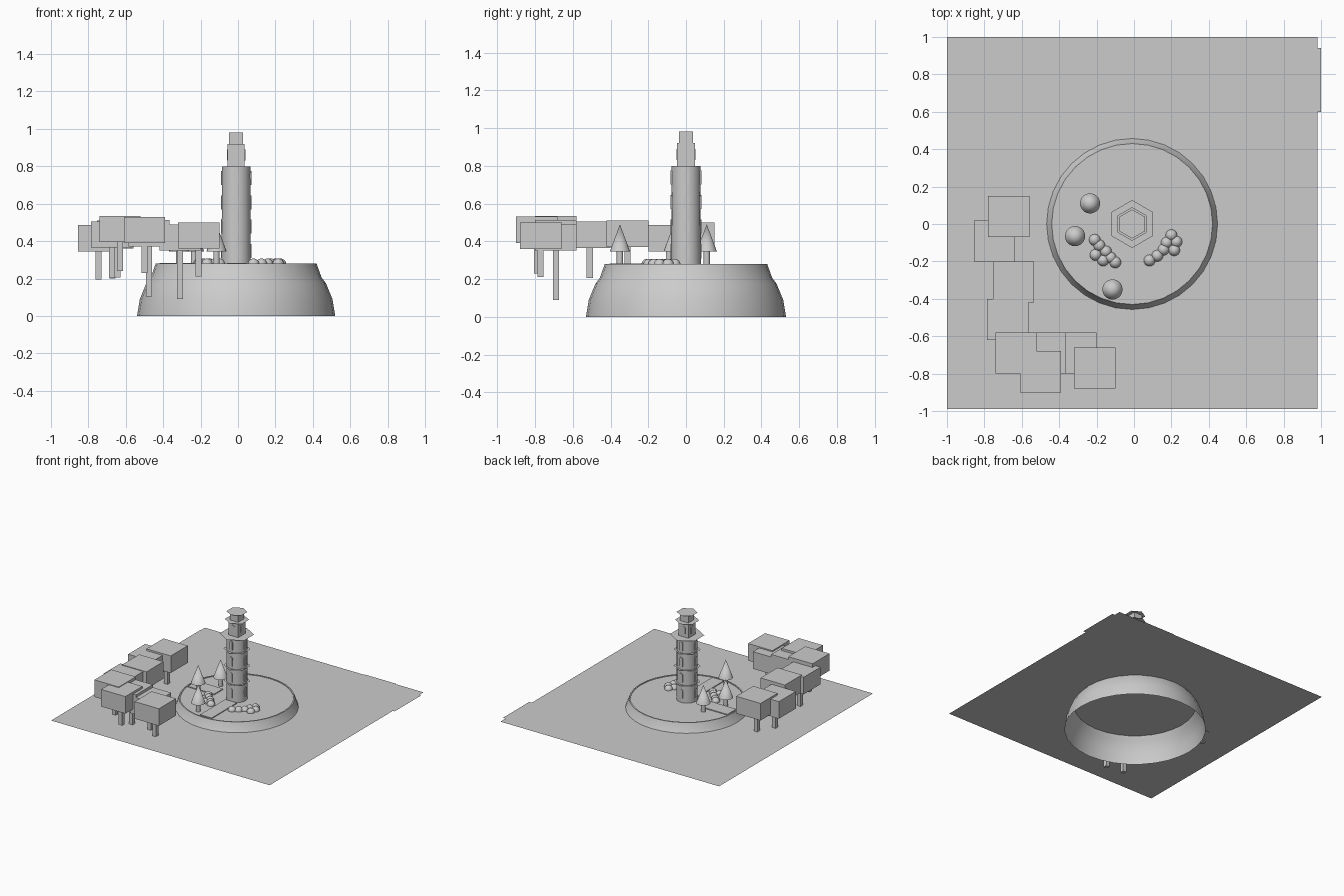
import bpy, bmesh, math
from mathutils import Matrix, Vector

cube = bpy.data.objects.get("Cube")
if cube:
    bpy.data.objects.remove(cube, do_unlink=True)

grey = bpy.data.materials.new("plain_grey")
grey.use_nodes = True
COLOUR = (0.6, 0.6, 0.6, 1)
grey.diffuse_color = COLOUR
grey.node_tree.nodes["Principled BSDF"].inputs["Base Color"].default_value = COLOUR

GROUND = 0.205
TERRACE = 0.28
CX = -0.01


def finish(name, bm, smooth=False):
    mesh = bpy.data.meshes.new(name)
    bm.to_mesh(mesh)
    bm.free()
    mesh.materials.append(grey)
    ob = bpy.data.objects.new(name, mesh)
    bpy.context.collection.objects.link(ob)
    if smooth:
        bpy.ops.object.select_all(action='DESELECT')
        ob.select_set(True)
        bpy.context.view_layer.objects.active = ob
        bpy.ops.object.shade_smooth_by_angle(angle=math.radians(35))
    return ob


def box(name, x0, x1, y0, y1, z0, z1):
    bm = bmesh.new()
    m = Matrix.Translation(((x0 + x1) / 2, (y0 + y1) / 2, (z0 + z1) / 2))
    m = m @ Matrix.Diagonal((x1 - x0, y1 - y0, z1 - z0, 1))
    bmesh.ops.create_cube(bm, size=1, matrix=m)
    return finish(name, bm)


def sheet(name, x0, x1, y0, y1, z):
    bm = bmesh.new()
    bm.faces.new([bm.verts.new(p) for p in
                  ((x0, y0, z), (x1, y0, z), (x1, y1, z), (x0, y1, z))])
    return finish(name, bm)


def cone(name, x, y, z0, z1, r0, r1, sides, smooth=True, turn=0):
    bm = bmesh.new()
    m = Matrix.Translation((x, y, (z0 + z1) / 2)) @ Matrix.Rotation(turn, 4, 'Z')
    bmesh.ops.create_cone(bm, cap_ends=True, segments=sides, radius1=r0,
                          radius2=r1, depth=z1 - z0, matrix=m)
    return finish(name, bm, smooth)


def hex_plate(name, z, r):
    bm = bmesh.new()
    ring = [(CX + r * math.sin(k * math.pi / 3), r * math.cos(k * math.pi / 3), z)
            for k in range(6, 0, -1)]
    bm.faces.new([bm.verts.new(p) for p in ring])
    return finish(name, bm)


# Ground sheet and the two crossing roads
sheet("ground", -1, 0.98, -0.99, 1, GROUND)
sheet("cross_road", -1, 1, 0.6, 0.94, GROUND + 0.003)
sheet("long_road", 0.45, 0.73, -0.99, 1, GROUND + 0.004)

# Round terrace: open curved shell, closed with a sunken disc
bm = bmesh.new()
profile = [(0.53, 0), (0.515, 0.09), (0.48, 0.175), (0.457, GROUND),
           (0.43, TERRACE), (0.42, TERRACE), (0.42, TERRACE - 0.005), (0, TERRACE - 0.005)]
verts = [bm.verts.new((r, 0, z)) for r, z in profile]
edges = [bm.edges.new(pair) for pair in zip(verts, verts[1:])]
bmesh.ops.spin(bm, geom=verts + edges, cent=(0, 0, 0), axis=(0, 0, 1),
               angle=math.tau, steps=32, use_duplicate=False)
bmesh.ops.remove_doubles(bm, verts=bm.verts, dist=0.0005)
bmesh.ops.recalc_face_normals(bm, faces=bm.faces)
top = max(bm.faces, key=lambda f: f.calc_center_median().z)
if top.normal.z < 0:
    bmesh.ops.reverse_faces(bm, faces=bm.faces)
bmesh.ops.translate(bm, verts=bm.verts, vec=(CX, 0, 0))
finish("terrace", bm, True)

# Paths on the terrace
box("side_path", -0.42, -0.18, -0.05, 0.065, TERRACE - 0.005, TERRACE + 0.002)
box("front_path", -0.06, 0.045, -0.405, -0.08, TERRACE - 0.005, TERRACE + 0.002)

# Tower shaft with hexagonal ledges
cone("tower", CX, 0, TERRACE - 0.005, 0.8, 0.079, 0.077, 18)
for z in (0.42, 0.545, 0.68):
    hex_plate("floor_ledge", z, 0.1)
hex_plate("gallery_floor", 0.8, 0.128)

# Lantern room, cap room and their flat roofs
box("lantern_room", CX - 0.045, CX + 0.045, -0.047, 0.047, 0.8, 0.92)
box("cap_room", CX - 0.038, CX + 0.038, -0.038, 0.038, 0.92, 0.982)
hex_plate("lantern_roof", 0.92, 0.09)
hex_plate("cap_roof", 0.984, 0.078)


# Arched window plates on four sides of every floor
def arch(name, z, out, width, height, turn):
    half = width / 2
    pts = [(-half, 0), (half, 0)]
    pts += [(half * math.cos(a * math.pi / 6), height - half + half * math.sin(a * math.pi / 6))
            for a in range(7)]
    bm = bmesh.new()
    face = bm.faces.new([bm.verts.new((px, -out, z + pz)) for px, pz in pts])
    grown = bmesh.ops.extrude_face_region(bm, geom=[face])
    moved = [g for g in grown["geom"] if isinstance(g, bmesh.types.BMVert)]
    bmesh.ops.translate(bm, verts=moved, vec=(0, 0.008, 0))
    bmesh.ops.recalc_face_normals(bm, faces=bm.faces)
    m = Matrix.Translation((CX, 0, 0)) @ Matrix.Rotation(turn, 4, 'Z')
    bmesh.ops.transform(bm, matrix=m, verts=bm.verts)
    finish(name, bm)


for side in range(4):
    turn = side * math.pi / 2
    for z in (0.31, 0.44, 0.57, 0.7):
        arch("tower_window", z, 0.082, 0.03, 0.075, turn)
    arch("lantern_window", 0.83, 0.05, 0.035, 0.06, turn)

# Conical trees
for x, y in ((-0.235, 0.11), (-0.315, -0.065), (-0.115, -0.35)):
    cone("tree_trunk", x, y, TERRACE - 0.005, 0.35, 0.017, 0.017, 12)
    cone("tree_crown", x, y, 0.345, 0.49, 0.054, 0, 20)

# Two rows of round bushes
bushes = [(-0.21, -0.085), (-0.185, -0.115), (-0.205, -0.165), (-0.15, -0.147),
          (-0.165, -0.195), (-0.125, -0.18), (-0.1, -0.205),
          (0.083, -0.195), (0.125, -0.17), (0.158, -0.137), (0.175, -0.1),
          (0.215, -0.14), (0.227, -0.095), (0.2, -0.06)]
for x, y in bushes:
    bm = bmesh.new()
    bmesh.ops.create_uvsphere(bm, u_segments=16, v_segments=10, radius=0.031,
                              matrix=Matrix.Translation((x, y, TERRACE - 0.004)))
    finish("bush", bm, True)

# Block trees: centre x, centre y, crown top, post foot
blocks = [(-0.67, 0.04, 0.5, 0.2), (-0.745, -0.09, 0.485, 0.195),
          (-0.645, -0.31, 0.51, 0.205), (-0.675, -0.51, 0.505, 0.205),
          (-0.63, -0.69, 0.535, 0.24), (-0.5, -0.79, 0.53, 0.23),
          (-0.475, -0.69, 0.512, 0.105), (-0.31, -0.69, 0.49, 0.09),
          (-0.21, -0.77, 0.5, 0.21)]
for x, y, top_z, foot in blocks:
    box("block_crown", x - 0.11, x + 0.11, y - 0.11, y + 0.11, top_z - 0.14, top_z)
    box("block_trunk", x - 0.016, x + 0.016, y - 0.016, y + 0.016, foot, top_z - 0.13)
